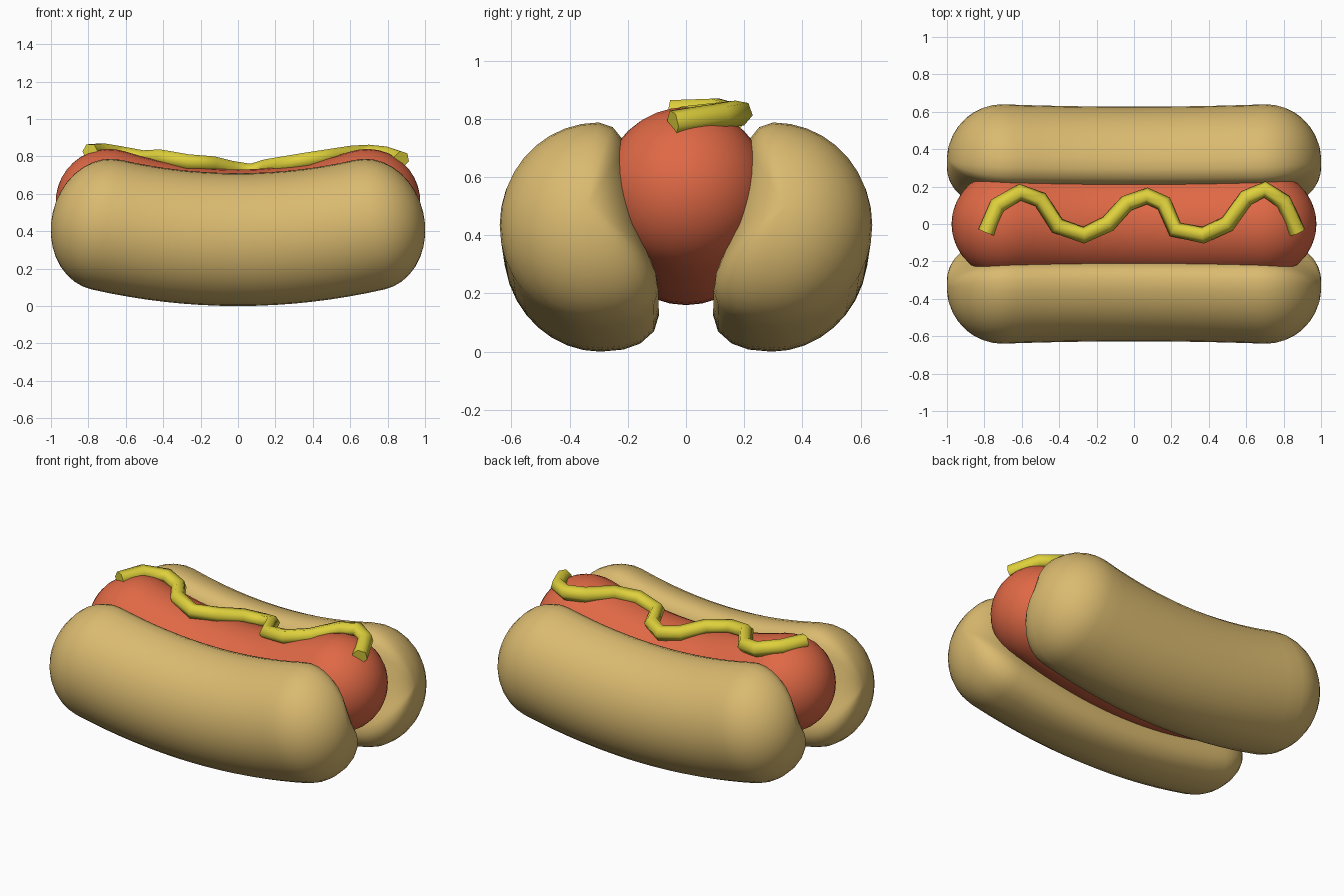
import bpy, bmesh, math
from mathutils import Vector

if "Cube" in bpy.data.objects:
    bpy.data.objects.remove(bpy.data.objects["Cube"])


def material(name, rgb):
    m = bpy.data.materials.new(name)
    m.diffuse_color = (*rgb, 1)
    m.use_nodes = True
    m.node_tree.nodes["Principled BSDF"].inputs["Base Color"].default_value = m.diffuse_color
    return m


def finish(obj, mat, angle):
    obj.data.materials.append(mat)
    bpy.ops.object.select_all(action='DESELECT')
    obj.select_set(True)
    bpy.context.view_layer.objects.active = obj
    bpy.ops.object.shade_smooth_by_angle(angle=math.radians(angle))


def bent_capsule(name, profile, hub_y, z0, rise, half, cap, mat, widen=0.0, body=16, rings=9):
    """Sweep a (y, z) profile along an upward-bent path and close it with domed ends."""
    slope = 2 * rise / half
    stations = []                                   # x, z, tangent slope, scale
    length = math.hypot(1, slope)
    dome = [i / rings * math.pi / 2 for i in range(1, rings)]
    for i in range(body + 1):
        x = half * (2 * i / body - 1)
        stations.append((x, z0 + rise * (x / half) ** 2, slope * x / half, 1))
    for a in dome:
        d = cap * math.sin(a) / length
        right = (half + d, z0 + rise + d * slope, slope, math.cos(a))
        stations.append(right)
        stations.insert(0, (-right[0], right[1], -slope, right[3]))

    bm = bmesh.new()
    loops = []
    for x, z, s, k in stations:
        n = Vector((-s, 0, 1)).normalized()
        w = 1 - widen * (1 - min(1, abs(x) / half) ** 2)
        loop = []
        for py, pz in profile:
            y = (hub_y + (py - hub_y) * k) * w
            loop.append(bm.verts.new(Vector((x, y, z)) + n * pz * k))
        loops.append(loop)
    count = len(profile)
    for a, b in zip(loops, loops[1:]):
        for j in range(count):
            bm.faces.new((a[j], a[(j + 1) % count], b[(j + 1) % count], b[j]))
    for sign, loop in ((-1, loops[0]), (1, loops[-1])):
        d = cap / length
        tip = bm.verts.new((sign * (half + d), hub_y, z0 + rise + d * slope))
        for j in range(count):
            bm.faces.new((loop[j], loop[(j + 1) % count], tip))
    bmesh.ops.recalc_face_normals(bm, faces=bm.faces)
    mesh = bpy.data.meshes.new(name)
    bm.to_mesh(mesh)
    bm.free()
    obj = bpy.data.objects.new(name, mesh)
    bpy.context.collection.objects.link(obj)
    finish(obj, mat, 60)
    return obj


bread = material("bread", (0.70, 0.49, 0.16))
meat = material("meat", (0.74, 0.14, 0.06))
yellow = material("yellow", (0.73, 0.63, 0.045))

# Bun halves: round outside, slanted inside
outer = [(0.3 + 0.34 * math.cos(a), 0.355 * math.sin(a))
         for a in (math.pi * (i / 18 - 0.5) for i in range(19))]
inner = [(0.25, 0.338), (0.22, 0.30), (0.205, 0.24), (0.178, 0.09), (0.152, -0.04),
         (0.12, -0.13), (0.101, -0.18), (0.095, -0.23), (0.112, -0.285),
         (0.16, -0.327), (0.22, -0.348)]
for name, side in (("bun_front", -1), ("bun_back", 1)):
    bent_capsule(name, [(side * y, z) for y, z in outer + inner], side * 0.34,
                 0.355, 0.08, 0.705, 0.293, bread, widen=0.02)

# Sausage
circle = [(0.285 * math.cos(i * math.tau / 32), 0.285 * math.sin(i * math.tau / 32))
          for i in range(32)]
bent_capsule("sausage", circle, 0, 0.445, 0.11, 0.69, 0.285, meat)

# Mustard: six-sided tube along a wavy line
wave = [(-.79, -.045, .825), (-.73, .10, .83), (-.61, .17, .81), (-.50, .13, .79),
        (-.41, -.01, .795), (-.27, -.06, .77), (-.14, 0, .76), (-.04, .11, .735),
        (.07, .15, .72), (.16, .11, .745), (.22, -.03, .755), (.37, -.06, .78),
        (.50, 0, .80), (.60, .14, .815), (.70, .185, .82), (.80, .12, .81),
        (.875, -.045, .785)]
curve = bpy.data.curves.new("mustard", 'CURVE')
curve.dimensions = '3D'
curve.bevel_depth = 0.045
curve.bevel_resolution = 1
curve.use_fill_caps = True
spline = curve.splines.new('POLY')
spline.points.add(len(wave) - 1)
for p, co in zip(spline.points, wave):
    p.co = (*co, 1)
mustard = bpy.data.objects.new("mustard", curve)
bpy.context.collection.objects.link(mustard)
bpy.ops.object.select_all(action='DESELECT')
mustard.select_set(True)
bpy.context.view_layer.objects.active = mustard
bpy.ops.object.convert(target='MESH')
finish(bpy.context.view_layer.objects.active, yellow, 65)
